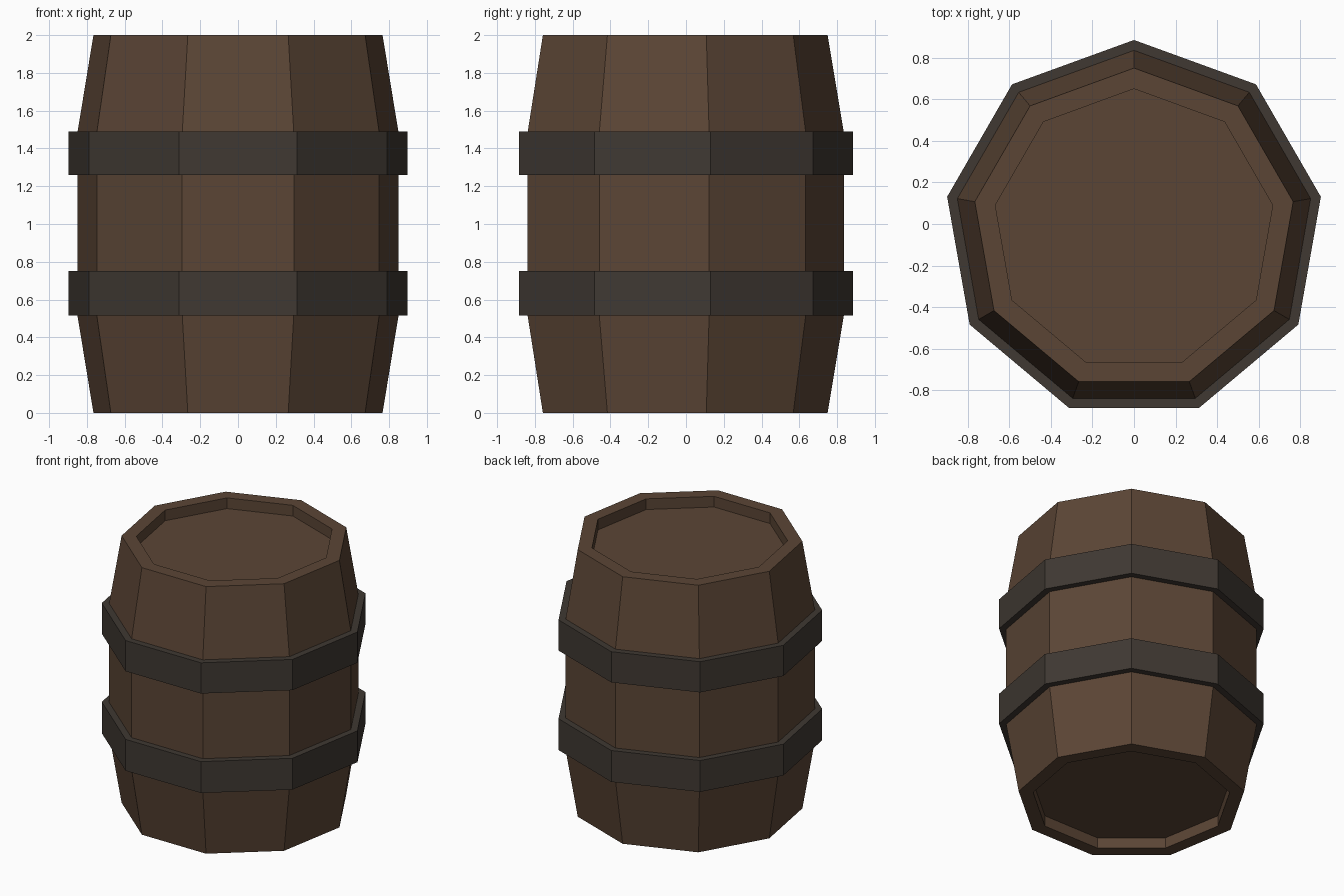
import bpy, bmesh
from math import sin, cos, pi

if "Cube" in bpy.data.objects:
    bpy.data.objects.remove(bpy.data.objects["Cube"])

SIDES = 9
Y_SHIFT = -0.0275  # centres the odd-sided outline on y = 0


def material(name, rgb):
    m = bpy.data.materials.new(name)
    m.diffuse_color = (*rgb, 1)
    m.use_nodes = True
    m.node_tree.nodes["Principled BSDF"].inputs["Base Color"].default_value = m.diffuse_color
    return m


def lathe(name, profile, mat, closed=False):
    """Turn an (r, z) profile around z with flat sides; cap the ends if open."""
    bm = bmesh.new()
    rings = []
    for r, z in profile:
        angles = [pi / 2 + 2 * pi * k / SIDES for k in range(SIDES)]
        rings.append([bm.verts.new((r * cos(a), r * sin(a) + Y_SHIFT, z)) for a in angles])
    pairs = list(zip(rings, rings[1:]))
    if closed:
        pairs.append((rings[-1], rings[0]))
    else:
        bm.faces.new(rings[0])
        bm.faces.new(rings[-1])
    for a, b in pairs:
        for k in range(SIDES):
            j = (k + 1) % SIDES
            bm.faces.new((a[k], a[j], b[j], b[k]))
    bmesh.ops.recalc_face_normals(bm, faces=bm.faces)
    mesh = bpy.data.meshes.new(name)
    bm.to_mesh(mesh)
    bm.free()
    mesh.materials.append(mat)
    ob = bpy.data.objects.new(name, mesh)
    bpy.context.collection.objects.link(ob)
    return ob


wood = material("wood", (0.105, 0.06, 0.036))
iron = material("iron", (0.05, 0.04, 0.032))

# Barrel body: recessed bottom, tapered staves, straight belly, recessed lid
lower = [(0.677, 0.08), (0.677, 0.0), (0.777, 0.0), (0.863, 0.515)]
upper = [(r, 2 - z) for r, z in reversed(lower)]
lathe("barrel_body", lower + upper, wood)

# Two metal hoops
for name, z0, z1 in (("lower_hoop", 0.515, 0.75), ("upper_hoop", 1.26, 1.49)):
    lathe(name, [(0.855, z0), (0.912, z0), (0.912, z1), (0.855, z1)], iron, closed=True)
